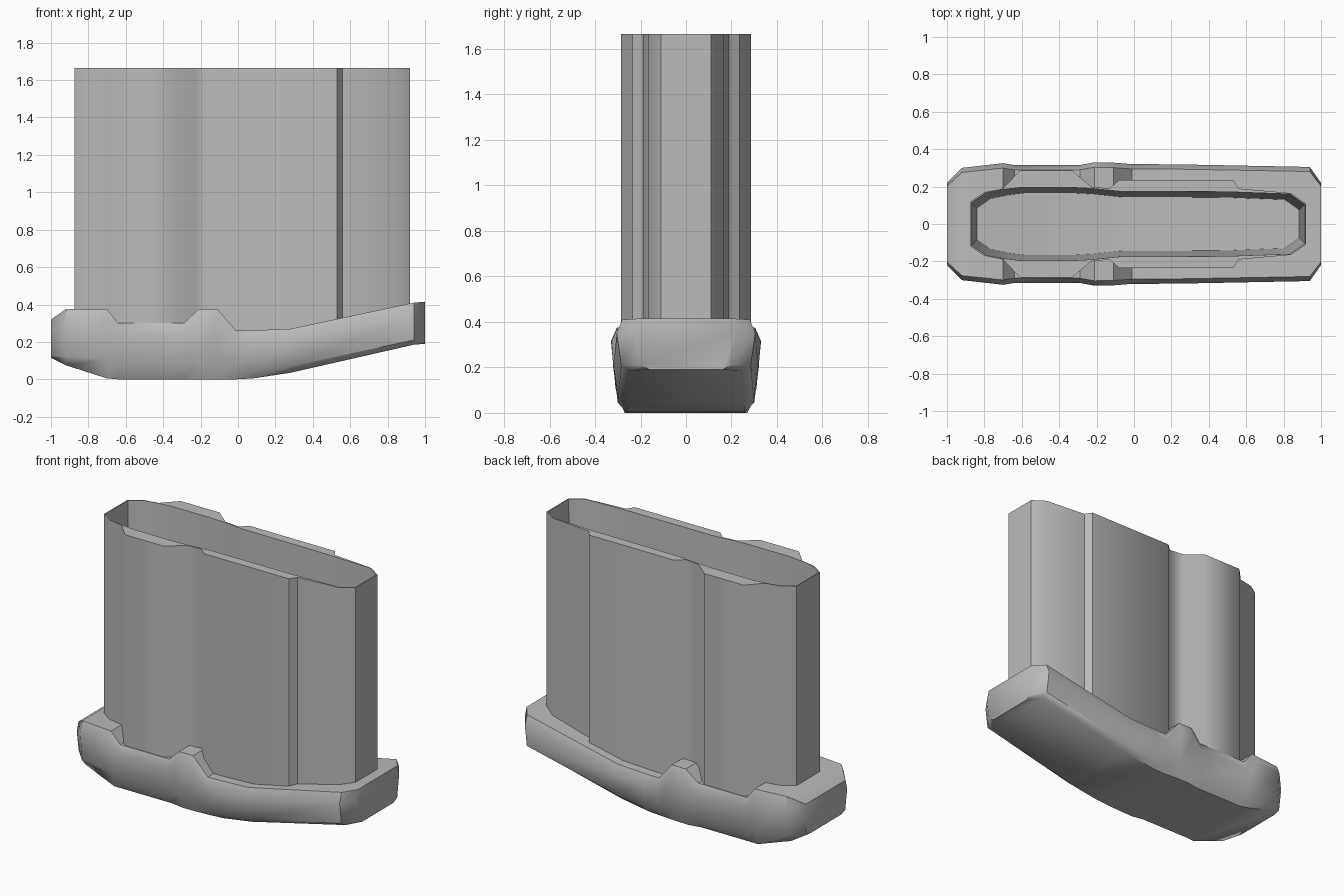
import bpy, bmesh, math

cube = bpy.data.objects.get("Cube")
if cube:
    bpy.data.objects.remove(cube, do_unlink=True)

grey = bpy.data.materials.new("plain grey")
grey.use_nodes = True
colour = (0.5, 0.5, 0.5, 1)
grey.diffuse_color = colour
grey.node_tree.nodes["Principled BSDF"].inputs["Base Color"].default_value = colour


def finish(bm, name, angle):
    """Turn a bmesh into a smooth shaded object with sharp creases."""
    bmesh.ops.recalc_face_normals(bm, faces=bm.faces[:])
    mesh = bpy.data.meshes.new(name)
    bm.to_mesh(mesh)
    bm.free()
    mesh.materials.append(grey)
    obj = bpy.data.objects.new(name, mesh)
    bpy.context.collection.objects.link(obj)
    bpy.ops.object.select_all(action='DESELECT')
    obj.select_set(True)
    bpy.context.view_layer.objects.active = obj
    bpy.ops.object.shade_smooth_by_angle(angle=math.radians(angle))
    return obj


def bridge(bm, a, b):
    """Join two closed loops of equal length with quads."""
    n = len(a)
    for i in range(n):
        j = (i + 1) % n
        bm.faces.new((a[i], a[j], b[j], b[i]))


def mirrored_loop(bm, half):
    """Closed loop from a half outline, reflected across y."""
    points = half + [(x, -y, z) for x, y, z in reversed(half)]
    return [bm.verts.new(p) for p in points]


# Ribbed tube: x, outer half width, inner half width
outline = [
    (-.875, .12, .115), (-.8, .17, .165), (-.7, .19, .185),
    (-.61, .285, .195), (-.33, .285, .195), (-.23, .2, .19),
    (-.13, .19, .18), (-.08, .235, .175), (.53, .235, .172),
    (.56, .19, .17), (.84, .165, .16), (.92, .11, .105),
]
top, bottom = 1.665, .23
bm = bmesh.new()
foot = mirrored_loop(bm, [(x, o, bottom) for x, o, i in outline])
rim = mirrored_loop(bm, [(x, o, top) for x, o, i in outline])
lip = mirrored_loop(bm, [(x * .993, i, top) for x, o, i in outline])
floor = mirrored_loop(bm, [(x * .96, i - .03, .395 + .08 * x * x) for x, o, i in outline])
for a, b in ((foot, rim), (rim, lip), (lip, floor)):
    bridge(bm, a, b)
bm.faces.new(foot)
# Curved floor inside the tube
for k in range(len(outline) - 1):
    bm.faces.new((floor[k], floor[k + 1], floor[-k - 2], floor[-k - 1]))
finish(bm, "tube_body", 50)

# Base: x, top height, lower ridge height, underside height, half width
stations = [
    (-1, .32, .13, .115, .22), (-.92, .375, .12, .075, .3),
    (-.7, .375, .11, .005, .325), (-.64, .3, .06, 0, .315),
    (-.29, .3, .05, 0, .315), (-.21, .375, .11, 0, .33),
    (-.11, .375, .11, 0, .328), (-.01, .26, .06, 0, .32),
    (.08, .262, .045, .005, .32), (.28, .27, .07, .035, .318),
    (.94, .41, .21, .185, .305), (1, .415, .21, .19, .22),
]
bm = bmesh.new()
rings = []
for x, zt, zl, zb, w in stations:
    half = [(x, w * .92, zt), (x, w, zt - .06), (x, w - .02, zl), (x, w - .06, zb)]
    rings.append(mirrored_loop(bm, half))
for a, b in zip(rings, rings[1:]):
    bridge(bm, a, b)
bm.faces.new(rings[0])
bm.faces.new(rings[-1])
finish(bm, "base_plate", 42)
